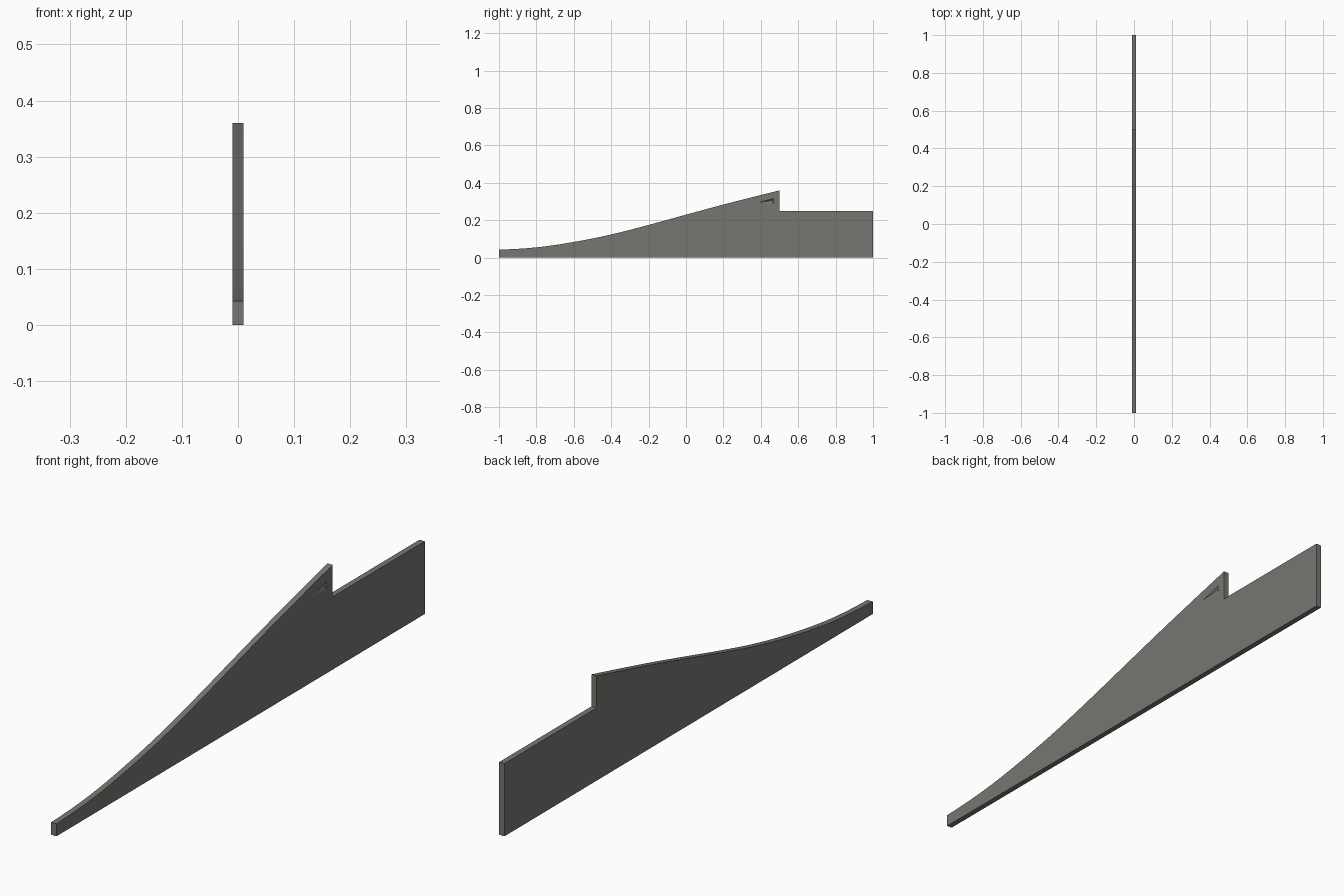
import bpy, bmesh

if "Cube" in bpy.data.objects:
    bpy.data.objects.remove(bpy.data.objects["Cube"])

HALF = 0.01
RIM = 0.038

mat = bpy.data.materials.new("warm grey")
mat.diffuse_color = (0.18, 0.18, 0.165, 1)
mat.use_nodes = True
mat.node_tree.nodes["Principled BSDF"].inputs["Base Color"].default_value = mat.diffuse_color

# Key points of the rising ramp edge (y, z), smoothed with a Catmull-Rom spline
KEYS = [(-1, .043), (-.8, .055), (-.6, .084), (-.4, .124), (-.2, .175),
        (0, .230), (.2, .284), (.5, .360)]


def spline(pts, steps=4):
    out = []
    ext = [(-1.2, .043)] + pts + [(.8, .432)]
    for i in range(1, len(ext) - 2):
        p0, p1, p2, p3 = ext[i - 1:i + 3]
        m1 = (p2[1] - p0[1]) / (p2[0] - p0[0])
        m2 = (p3[1] - p1[1]) / (p3[0] - p1[0])
        h = p2[0] - p1[0]
        for s in range(steps):
            t = s / steps
            z = ((2*t**3 - 3*t**2 + 1) * p1[1] + (t**3 - 2*t**2 + t) * h * m1
                 + (3*t**2 - 2*t**3) * p2[1] + (t**3 - t**2) * h * m2)
            out.append((p1[0] + h * t, z))
    return out + [pts[-1]]


top = spline(KEYS)
outline = top + [(.5, .25), (1, .25), (1, 0), (-1, 0)]

bm = bmesh.new()
cache = {}


def vert(x, p):
    key = (x, round(p[0], 5), round(p[1], 5))
    if key not in cache:
        cache[key] = bm.verts.new((x, p[0], p[1]))
    return cache[key]


def face(x, pts):
    return bm.faces.new([vert(x, p) for p in pts])


# Outer edge all round
for a, b in zip(outline, outline[1:] + outline[:1]):
    bm.faces.new([vert(HALF, a), vert(HALF, b), vert(-HALF, b), vert(-HALF, a)])

# Right side: rim along the ramp, main panel and a small dent under the peak
lower = [(y, z - RIM) for y, z in top if y < .39]
a, b, c = (.39, .295), (.467, .316), (.467, .288)
under = lower + [a]
face(HALF, top + [(.5, .25), c, b] + under[::-1])
face(HALF, under + [c, (.5, .25), (1, .25), (1, 0), (-1, 0)])
apex = bm.verts.new((HALF - .006, .46, .306))
for p, q in ((a, b), (b, c), (c, a)):
    bm.faces.new([vert(HALF, p), vert(HALF, q), apex])

# Left side: main panel, border strip below the step and end patch
corner = [(.467, .3516), (.467, .17), (1, .17)]
top[-1:-1] = [corner[0]]
face(-HALF, top[:-1] + corner[1:] + [(1, 0), (-1, 0)])
face(-HALF, [corner[0], (.5, .36), (.5, .25), (.88, .25), (.88, .21),
             (1, .21), (1, .17), (.467, .17)])
face(-HALF, [(.88, .25), (1, .25), (1, .21), (.88, .21)])

bmesh.ops.recalc_face_normals(bm, faces=bm.faces)
bmesh.ops.triangulate(bm, faces=[f for f in bm.faces if len(f.verts) > 4])
mesh = bpy.data.meshes.new("ramp_side_panel")
bm.to_mesh(mesh)
bm.free()
mesh.materials.append(mat)
panel = bpy.data.objects.new("ramp_side_panel", mesh)
bpy.context.collection.objects.link(panel)
